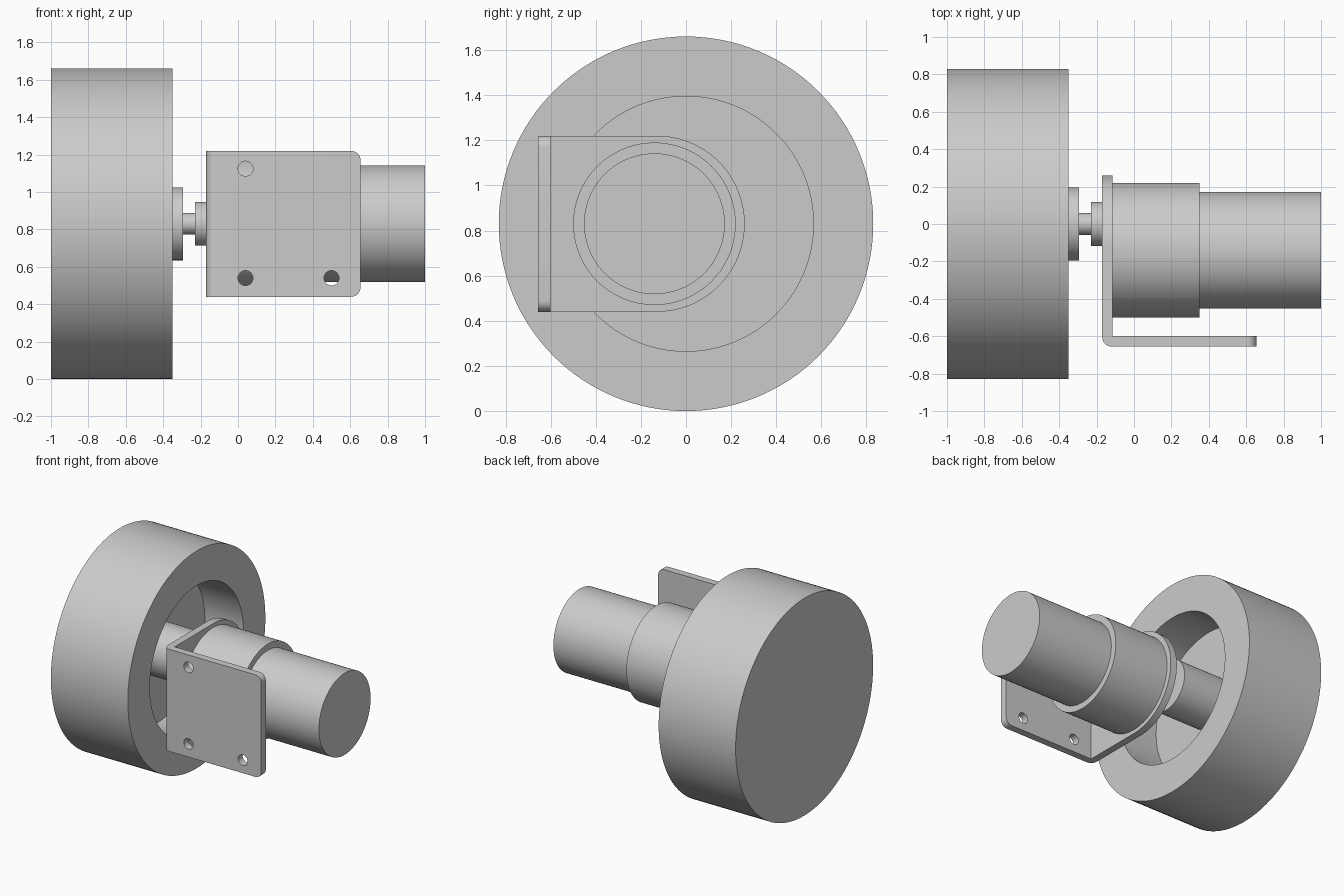
import bpy
import bmesh
from math import cos, sin, pi, radians

if "Cube" in bpy.data.objects:
    bpy.data.objects.remove(bpy.data.objects["Cube"], do_unlink=True)

AXLE_Z = 0.83
MOTOR_Y = -0.14
SEGMENTS = 128

grey = bpy.data.materials.new("plain grey")
grey.use_nodes = True
GREY = (0.6, 0.6, 0.6, 1)
grey.diffuse_color = GREY
grey.node_tree.nodes["Principled BSDF"].inputs["Base Color"].default_value = GREY


def add_object(name, bm):
    bmesh.ops.recalc_face_normals(bm, faces=bm.faces)
    mesh = bpy.data.meshes.new(name)
    bm.to_mesh(mesh)
    bm.free()
    mesh.materials.append(grey)
    obj = bpy.data.objects.new(name, mesh)
    bpy.context.collection.objects.link(obj)
    return obj


def activate(obj):
    bpy.ops.object.select_all(action="DESELECT")
    obj.select_set(True)
    bpy.context.view_layer.objects.active = obj


def smooth(obj):
    activate(obj)
    bpy.ops.object.shade_smooth_by_angle(angle=radians(30))


def turned(name, profile, y):
    """Solid of revolution about the x axis from (x, radius) points, capped at both ends."""
    bm = bmesh.new()
    rings = []
    for x, r in profile:
        angles = [2 * pi * i / SEGMENTS for i in range(SEGMENTS)]
        rings.append([bm.verts.new((x, y + r * cos(a), AXLE_Z + r * sin(a))) for a in angles])
    for a, b in zip(rings, rings[1:]):
        for i in range(SEGMENTS):
            j = (i + 1) % SEGMENTS
            bm.faces.new((a[i], a[j], b[j], b[i]))
    bm.faces.new(rings[0])
    bm.faces.new(rings[-1])
    obj = add_object(name, bm)
    smooth(obj)
    return obj


# Wheel with a recessed inner side
turned("wheel", [(-1, 0.83), (-0.35, 0.83), (-0.35, 0.565), (-0.675, 0.565)], 0)

# Hub, drive shaft and bearing boss
turned("hub", [(-0.675, 0.195), (-0.295, 0.195)], 0)
turned("shaft", [(-0.295, 0.058), (-0.23, 0.058)], 0)
turned("bearing_boss", [(-0.23, 0.117), (-0.17, 0.117)], 0)

# Gearbox and motor, set off from the axle
turned("gearbox", [(-0.115, 0.36), (0.35, 0.36)], MOTOR_Y)
turned("motor", [(0.35, 0.312), (1, 0.312)], MOTOR_Y)

# Bracket: L-shaped sheet with a rounded bend and rounded corners
X0, X1, Y0, Y1, T, HALF = -0.17, 0.655, -0.655, 0.26, 0.055, 0.39
outline = [(X0, Y0), (X1, Y0), (X1, Y0 + T), (X0 + T, Y0 + T), (X0 + T, Y1), (X0, Y1)]
bm = bmesh.new()
face = bm.faces.new([bm.verts.new((x, y, AXLE_Z - HALF)) for x, y in outline])
top = bmesh.ops.extrude_face_region(bm, geom=[face])["geom"]
bmesh.ops.translate(bm, vec=(0, 0, 2 * HALF),
                    verts=[v for v in top if isinstance(v, bmesh.types.BMVert)])


def round_edges(test, radius, steps):
    edges = [e for e in bm.edges if all(test(v.co) for v in e.verts)
             and e.calc_length() < 2 * T + 2 * HALF]
    bmesh.ops.bevel(bm, geom=edges, offset=radius, segments=steps, profile=0.5,
                    affect="EDGES", clamp_overlap=False)


def near(a, b):
    return abs(a - b) < 1e-4


for end in (AXLE_Z - HALF, AXLE_Z + HALF):
    round_edges(lambda c: near(c.y, Y1) and near(c.z, end), HALF - 0.0005, 32)
    round_edges(lambda c: near(c.x, X1) and near(c.z, end), 0.05, 8)
round_edges(lambda c: near(c.x, X0) and near(c.y, Y0), 0.05, 8)
bracket = add_object("bracket", bm)

# Four mounting holes through the bracket base
bm = bmesh.new()
for x in (0.04, 0.5):
    for z in (0.54, 1.125):
        made = bmesh.ops.create_cone(bm, cap_ends=True, segments=32, radius1=0.04,
                                     radius2=0.04, depth=0.2)["verts"]
        for v in made:
            v.co = (v.co.x + x, v.co.z + Y0 + T / 2, v.co.y + z)
cutter = add_object("hole_cutter", bm)
cutter.hide_render = True
holes = bracket.modifiers.new("holes", "BOOLEAN")
holes.operation = "DIFFERENCE"
holes.solver = "EXACT"
holes.object = cutter
activate(bracket)
bpy.ops.object.modifier_apply(modifier="holes")
bpy.data.objects.remove(cutter, do_unlink=True)
smooth(bracket)
